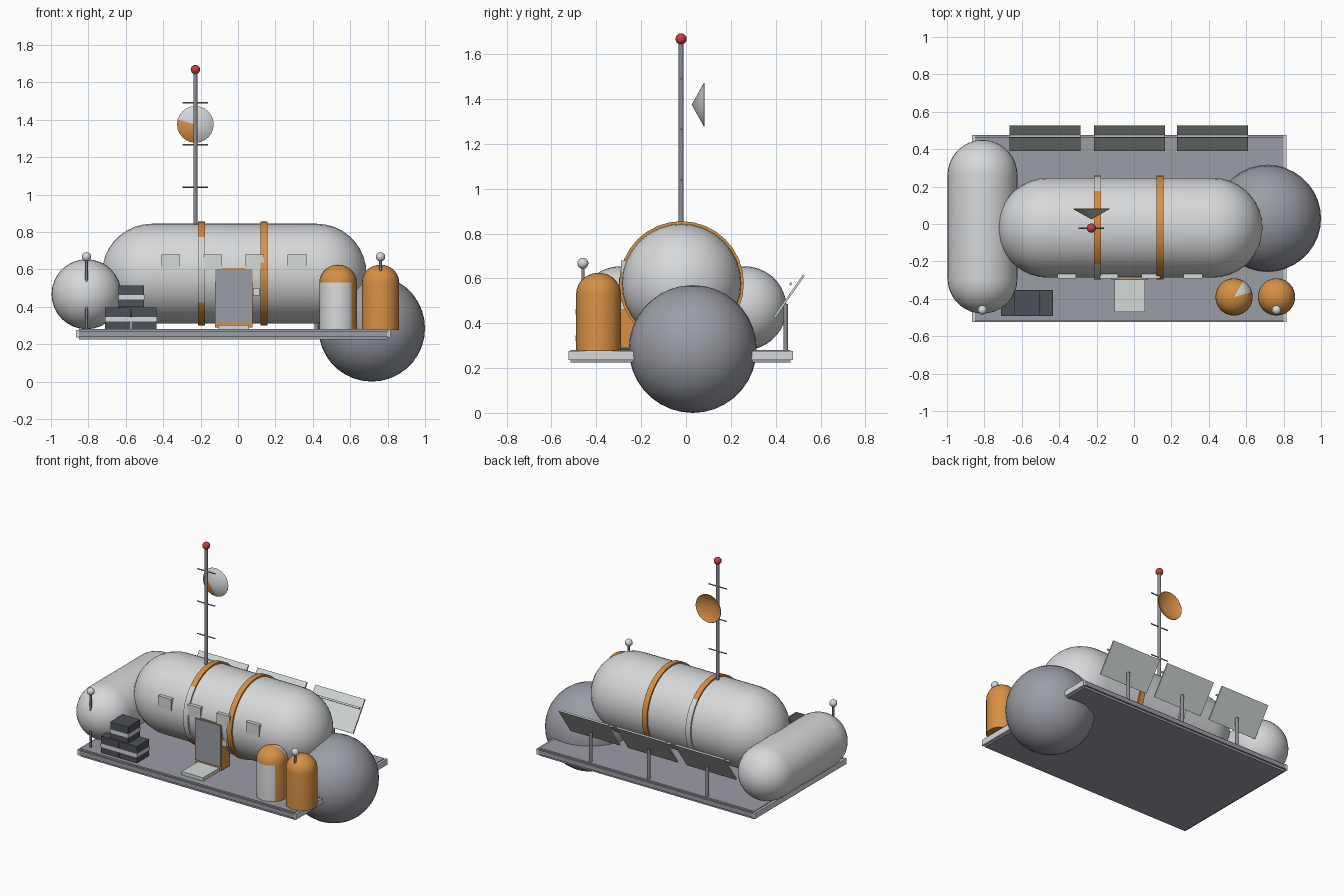
import bpy, bmesh
from math import sin, cos, pi, radians, atan2
from mathutils import Matrix, Vector

cube = bpy.data.objects.get("Cube")
if cube:
    bpy.data.objects.remove(cube, do_unlink=True)


def material(name, r, g, b):
    m = bpy.data.materials.new(name)
    m.use_nodes = True
    m.diffuse_color = (r, g, b, 1)
    m.node_tree.nodes["Principled BSDF"].inputs["Base Color"].default_value = (r, g, b, 1)
    return m


WHITE = material("hull white", 0.68, 0.69, 0.70)
GREY = material("deck grey", 0.33, 0.34, 0.38)
ORANGE = material("safety orange", 0.68, 0.28, 0.06)
DARK = material("crate charcoal", 0.075, 0.08, 0.10)
STEEL = material("mast steel", 0.26, 0.27, 0.30)
PALE = material("pale panel", 0.66, 0.70, 0.69)
RED = material("beacon red", 0.55, 0.05, 0.05)

AXES = {"x": Matrix.Rotation(pi / 2, 4, "Y"),
        "y": Matrix.Rotation(-pi / 2, 4, "X"),
        "z": Matrix.Identity(4)}


def finish(name, bm, mats, smooth=True, rule=None):
    bmesh.ops.recalc_face_normals(bm, faces=bm.faces)
    bm.normal_update()
    if rule:
        for f in bm.faces:
            f.material_index = rule(f)
    mesh = bpy.data.meshes.new(name)
    bm.to_mesh(mesh)
    bm.free()
    ob = bpy.data.objects.new(name, mesh)
    bpy.context.collection.objects.link(ob)
    for m in mats:
        mesh.materials.append(m)
    if smooth:
        bpy.ops.object.select_all(action="DESELECT")
        ob.select_set(True)
        bpy.context.view_layer.objects.active = ob
        bpy.ops.object.shade_smooth_by_angle(angle=radians(35))
    return ob


def box(name, lo, hi, mat, tilt=0):
    """Box between two corners, optionally tilted about its own x axis."""
    lo, hi = Vector(lo), Vector(hi)
    bm = bmesh.new()
    bmesh.ops.create_cube(bm, size=1)
    m = (Matrix.Translation((lo + hi) / 2) @ Matrix.Rotation(tilt, 4, "X")
         @ Matrix.Diagonal((*(hi - lo), 1)))
    bmesh.ops.transform(bm, matrix=m, verts=bm.verts)
    return finish(name, bm, [mat], False)


def lathe(name, profile, at, mats, axis="z", segs=32, closed=False, rule=None):
    """Revolve (radius, height) points around an axis through a point."""
    bm = bmesh.new()
    vs = [bm.verts.new((r, 0, h)) for r, h in profile]
    es = [bm.edges.new(p) for p in zip(vs, vs[1:])]
    if closed:
        es.append(bm.edges.new((vs[-1], vs[0])))
    bmesh.ops.spin(bm, geom=vs + es, cent=(0, 0, 0), axis=(0, 0, 1),
                   angle=2 * pi, steps=segs)
    bmesh.ops.remove_doubles(bm, verts=bm.verts, dist=1e-5)
    bmesh.ops.transform(bm, matrix=Matrix.Translation(at) @ AXES[axis], verts=bm.verts)
    return finish(name, bm, mats, rule=rule)


def arc(r, start, end, n, lift=0):
    return [(r * cos(a) if abs(cos(a)) > 1e-6 else 0, lift + r * sin(a))
            for a in (start + (end - start) * i / n for i in range(n + 1))]


def ball(name, r, at, mat, n=16):
    return lathe(name, arc(r, -pi / 2, pi / 2, n), at, [mat], segs=2 * n)


def capsule(name, r, half, at, mat, axis):
    prof = arc(r, -pi / 2, 0, 9, -half) + arc(r, 0, pi / 2, 9, half)
    return lathe(name, prof, at, [mat], axis)


def rod(name, r, length, at, mat, axis="z", segs=12):
    return lathe(name, [(0, 0), (r, 0), (r, length), (0, length)], at, [mat], axis, segs)


# Deck with a raised edge rail
box("deck", (-0.85, -0.515, 0.225), (0.80, 0.465, 0.28), GREY)
for side, y in (("front", -0.525), ("back", 0.465)):
    box(side + "_rail", (-0.85, y, 0.24), (0.80, y + 0.012, 0.27), GREY)
for side, x in (("right", -0.865), ("left", 0.80)):
    box(side + "_rail", (x, -0.525, 0.235), (x + 0.015, 0.477, 0.275), WHITE)

# Pressure hulls
HX, HY, HZ, HR = -0.02, -0.02, 0.577, 0.267
capsule("main_module", HR, 0.44, (HX, HY, HZ), WHITE, "x")
capsule("cross_module", 0.187, 0.277, (-0.81, -0.015, 0.467), WHITE, "y")
ball("storage_sphere", 0.285, (0.715, 0.03, 0.285), GREY, 18)

# Bands around the main module, one with white flanks
band = [(HR - 0.01, -0.019), (HR + 0.011, -0.019), (HR + 0.011, 0.019), (HR - 0.01, 0.019)]


def flank(f):
    c = f.calc_center_median()
    return int(abs(atan2(c.z - HZ, abs(c.y - HY))) < radians(48 if c.z > HZ else 38))


lathe("left_band", band, (0.14, HY, HZ), [ORANGE], "x", closed=True)
lathe("right_band", band, (-0.195, HY, HZ), [ORANGE, WHITE], "x", closed=True, rule=flank)

# Windows, door, keypad and step
for i in range(4):
    x = -0.36 + 0.225 * i
    box("window", (x - 0.05, -0.291, 0.60), (x + 0.05, -0.24, 0.68), PALE)
box("door_frame", (-0.123, -0.291, 0.29), (0.078, -0.20, 0.608), ORANGE)
box("door", (-0.12, -0.299, 0.315), (0.075, -0.22, 0.603), GREY)
box("keypad", (0.08, -0.289, 0.46), (0.115, -0.24, 0.50), PALE)
box("step", (-0.105, -0.47, 0.28), (0.06, -0.29, 0.303), PALE)

# Strapped crates
for x, z in ((-0.71, 0.28), (-0.57, 0.28), (-0.638, 0.398)):
    box("crate", (x, -0.49, z), (x + 0.135, -0.355, z + 0.115), DARK)
    box("crate_strap", (x - 0.002, -0.492, z + 0.04),
        (x + 0.137, -0.353, z + 0.066), WHITE)

# Domed tanks
tank = [(0, 0), (0.1, 0)] + arc(0.1, 0, pi / 2, 7, 0.255)
tank = [(r, h if h < 0.26 else 0.255 + (h - 0.255) * 0.95) for r, h in tank]


def tank_patch(f):
    n, c = f.normal, f.calc_center_median()
    if c.z < 0.53:
        return int(n.x < 0.72 and n.y < 0.3 and abs(n.z) < 0.5)
    return int(0.3 < atan2(c.y + 0.39, c.x - 0.535) < 1.0)


lathe("inner_tank", tank, (0.535, -0.39, 0.275), [ORANGE, WHITE], segs=24, rule=tank_patch)
lathe("outer_tank", tank, (0.762, -0.39, 0.275), [ORANGE], segs=24)

# Deck lamps
for x in (-0.81, 0.762):
    rod("lamp_post", 0.007, 0.38, (x, -0.46, 0.275), STEEL)
    ball("lamp", 0.025, (x, -0.46, 0.667), WHITE, 8)

# Mast with rungs and beacon
MX, MY = -0.228, -0.022
rod("mast", 0.011, 0.85, (MX, MY, 0.81), STEEL)
ball("beacon", 0.025, (MX, MY, 1.668), RED, 8)
for z in (1.04, 1.265, 1.49):
    rod("mast_rung", 0.004, 0.136, (MX - 0.068, MY, z), STEEL, "x", 8)

# Dish: thin cone opening to the back, orange inside
dish = [(0, 0), (0.098, 0.055), (0.096, 0.057), (0, 0.005)]


def dish_side(f):
    c = f.calc_center_median()
    inside = f.normal.y > 0
    return int(inside or (c.x < MX and c.z < 1.392))


lathe("dish", dish, (MX, 0.025, 1.375), [WHITE, ORANGE], "y", 24, rule=dish_side)

# Tilted panels on posts along the back edge
for x in (-0.475, -0.025, 0.42):
    rod("panel_post", 0.011, 0.215, (x, 0.445, 0.27), STEEL)
    box("solar_panel", (x - 0.19, 0.345, 0.515), (x + 0.19, 0.575, 0.525), PALE, radians(55))
    box("panel_bar", (x - 0.19, 0.461, 0.57), (x + 0.19, 0.473, 0.58), PALE, radians(55))
